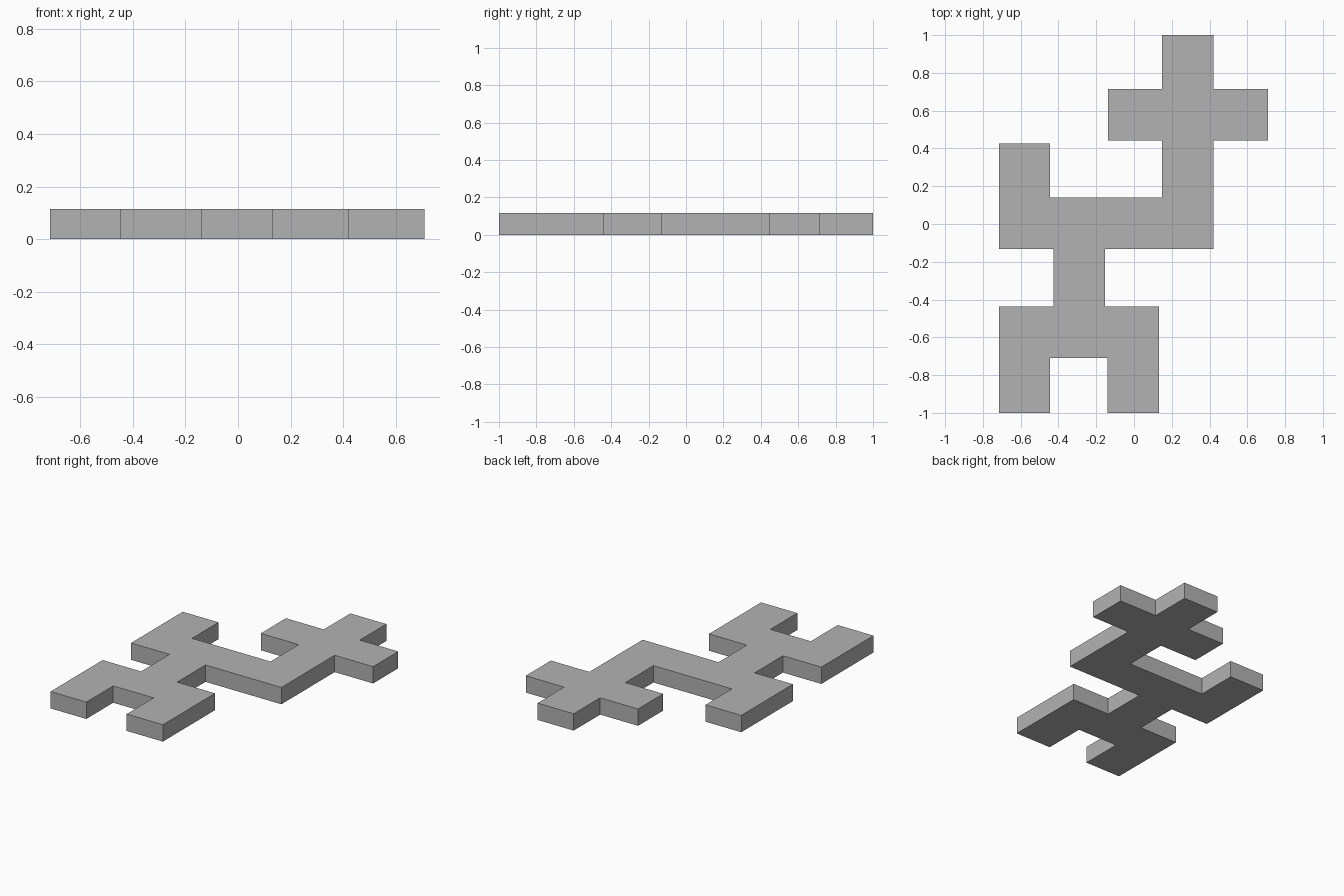
import bpy
import bmesh

cube = bpy.data.objects.get("Cube")
if cube:
    bpy.data.objects.remove(cube, do_unlink=True)

HEIGHT = 0.115

# Plain grey material
grey = bpy.data.materials.new("plain grey")
grey.use_nodes = True
colour = (0.45, 0.45, 0.45, 1)
grey.diffuse_color = colour
grey.node_tree.nodes["Principled BSDF"].inputs["Base Color"].default_value = colour

# Stepped outline, counterclockwise from the front left foot
outline = [
    # forked front legs
    (-0.715, -1), (-0.445, -1), (-0.445, -0.71), (-0.14, -0.71),
    (-0.14, -1), (0.133, -1), (0.133, -0.438), (-0.153, -0.438),
    # right-hand side of the stem and crossbar
    (-0.153, -0.132), (0.42, -0.132), (0.42, 0.443),
    # cross-shaped end
    (0.71, 0.443), (0.71, 0.714), (0.42, 0.714), (0.42, 1),
    (0.148, 1), (0.148, 0.714), (-0.138, 0.714), (-0.138, 0.443), (0.148, 0.443),
    # crossbar back and upright arm
    (0.148, 0.14), (-0.445, 0.14), (-0.445, 0.425), (-0.715, 0.425),
    # return along the stem
    (-0.715, -0.132), (-0.425, -0.132), (-0.425, -0.438), (-0.715, -0.438),
]

# Extrude the outline into a flat slab
bm = bmesh.new()
base = bm.faces.new([bm.verts.new((x, y, 0)) for x, y in outline])
top = bmesh.ops.extrude_face_region(bm, geom=[base], use_keep_orig=True)
top_verts = [g for g in top["geom"] if isinstance(g, bmesh.types.BMVert)]
bmesh.ops.translate(bm, verts=top_verts, vec=(0, 0, HEIGHT))
bmesh.ops.recalc_face_normals(bm, faces=bm.faces)

mesh = bpy.data.meshes.new("stepped_slab")
bm.to_mesh(mesh)
bm.free()
mesh.materials.append(grey)
slab = bpy.data.objects.new("stepped_slab", mesh)
bpy.context.collection.objects.link(slab)
